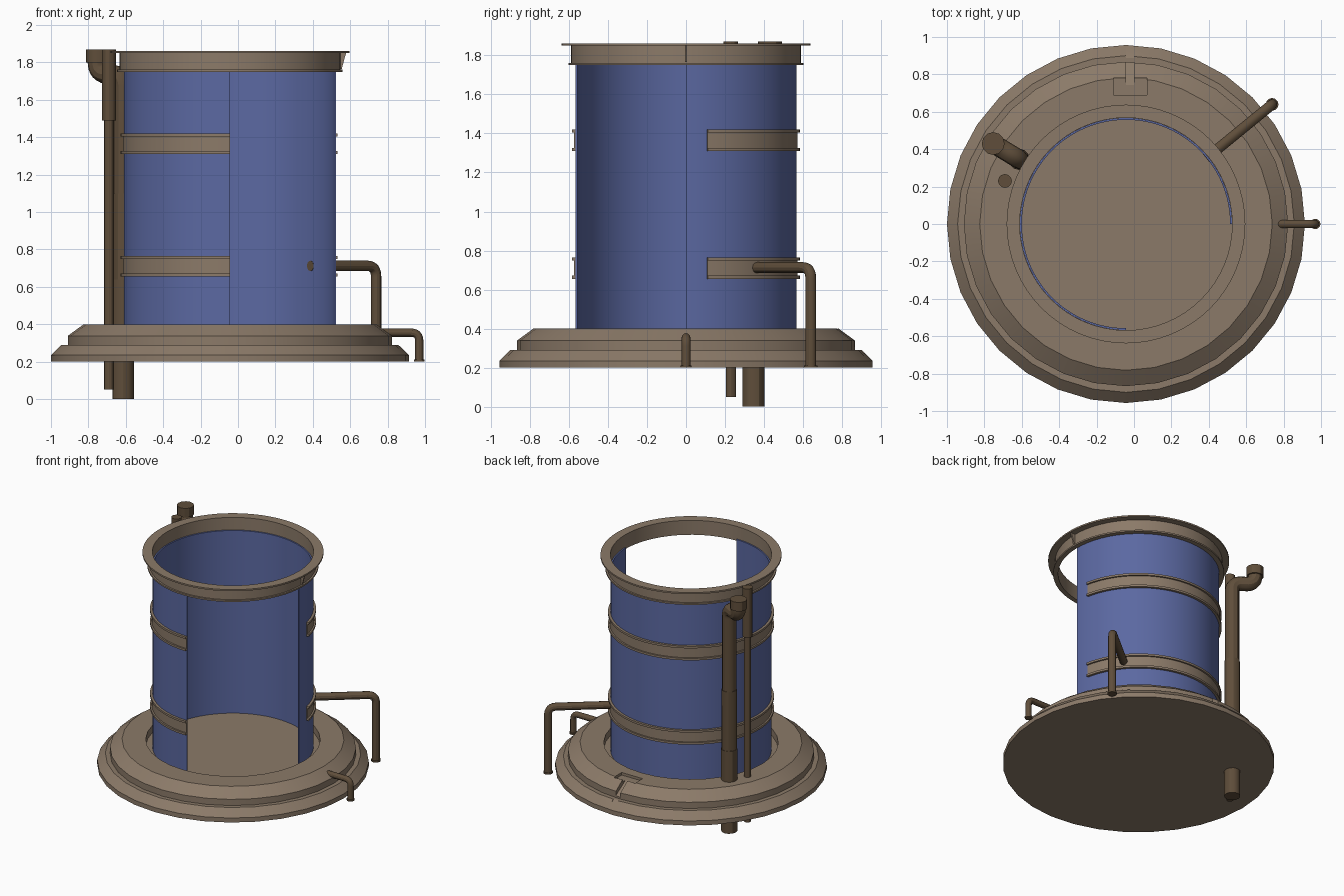
import bpy, bmesh, math
from mathutils import Vector, Matrix

cube = bpy.data.objects.get("Cube")
if cube:
    bpy.data.objects.remove(cube, do_unlink=True)

CX = -0.043  # tank axis


def material(name, rgb):
    m = bpy.data.materials.new(name)
    m.use_nodes = True
    m.diffuse_color = (*rgb, 1)
    m.node_tree.nodes["Principled BSDF"].inputs["Base Color"].default_value = (*rgb, 1)
    return m


BLUE = material("tank blue", (0.105, 0.14, 0.36))
TAN = material("tan metal", (0.26, 0.195, 0.14))
BROWN = material("pipe brown", (0.115, 0.076, 0.043))


def smooth(ob):
    bpy.ops.object.select_all(action="DESELECT")
    ob.select_set(True)
    bpy.context.view_layer.objects.active = ob
    bpy.ops.object.shade_smooth_by_angle(angle=math.radians(30))


def finish(bm, name, mat):
    bmesh.ops.recalc_face_normals(bm, faces=bm.faces)
    me = bpy.data.meshes.new(name)
    bm.to_mesh(me)
    bm.free()
    me.materials.append(mat)
    ob = bpy.data.objects.new(name, me)
    bpy.context.collection.objects.link(ob)
    return ob


def lathe(name, profile, mat, segs, start=0, end=360):
    """Spin a closed (radius, z) profile about the tank axis; cap open ends."""
    bm = bmesh.new()
    full = end - start == 360
    rings = []
    for i in range(segs if full else segs + 1):
        a = math.radians(start + (end - start) * i / segs)
        rings.append([bm.verts.new((CX + r * math.cos(a), r * math.sin(a), z))
                      for r, z in profile])
    n = len(profile)
    for i in range(segs):
        p, q = rings[i], rings[(i + 1) % len(rings)]
        for j in range(n):
            k = (j + 1) % n
            bm.faces.new((p[j], q[j], q[k], p[k]))
    if not full:
        bm.faces.new(rings[0])
        bm.faces.new(rings[-1])
    bmesh.ops.remove_doubles(bm, verts=bm.verts, dist=1e-5)
    return finish(bm, name, mat)


def box(name, centre, size, mat, tilt=0):
    bm = bmesh.new()
    bmesh.ops.create_cube(bm, size=1, matrix=Matrix.Translation(centre)
                          @ Matrix.Rotation(tilt, 4, "X") @ Matrix.Diagonal((*size, 1)))
    return finish(bm, name, mat)


def pipe(name, path, radius, bend=0.06):
    """Round tube along a path whose inner corners are filleted."""
    path = [Vector(p) for p in path]
    pts = [path[0]]
    for a, b, c in zip(path, path[1:], path[2:]):
        p, q = b + (a - b).normalized() * bend, b + (c - b).normalized() * bend
        for i in range(9):
            t = i / 8
            pts.append(p * (1 - t) ** 2 + b * 2 * t * (1 - t) + q * t * t)
    pts.append(path[-1])
    cu = bpy.data.curves.new(name, "CURVE")
    cu.dimensions = "3D"
    cu.bevel_depth = radius
    cu.bevel_resolution = 4
    cu.use_fill_caps = True
    sp = cu.splines.new("POLY")
    sp.points.add(len(pts) - 1)
    for s, p in zip(sp.points, pts):
        s.co = (*p, 1)
    cu.materials.append(BROWN)
    ob = bpy.data.objects.new(name, cu)
    bpy.context.collection.objects.link(ob)
    bpy.ops.object.select_all(action="DESELECT")
    ob.select_set(True)
    bpy.context.view_layer.objects.active = ob
    bpy.ops.object.convert(target="MESH")
    smooth(bpy.context.view_layer.objects.active)


def radial(r, deg, z):
    a = math.radians(deg)
    return Vector((CX + r * math.cos(a), r * math.sin(a), z))


# Stepped base with a shallow well for the tank
base = lathe("base", [(0, 0.2), (0.957, 0.2), (0.957, 0.235), (0.9, 0.29), (0.867, 0.29),
                      (0.867, 0.338), (0.782, 0.4), (0.615, 0.4), (0.615, 0.345),
                      (0, 0.345)], TAN, 32)

# Drain recess and sloping channel at the back of the base
cutters = [box("drain_cutter", (-0.02, 0.735, 0.41), (0.18, 0.09, 0.06), TAN),
           box("channel_cutter", (-0.022, 0.86, 0.39), (0.042, 0.32, 0.14), TAN,
               math.radians(-32))]
for c in cutters:
    c.hide_render = True
    mod = base.modifiers.new("cut", "BOOLEAN")
    mod.operation = "DIFFERENCE"
    mod.solver = "EXACT"
    mod.object = c
    bpy.context.view_layer.objects.active = base
    bpy.ops.object.modifier_apply(modifier=mod.name)
    bpy.data.objects.remove(c, do_unlink=True)
smooth(base)

# Three-quarter tank wall, open at the front quarter
smooth(lathe("tank_wall", [(0.557, 0.345), (0.567, 0.345), (0.567, 1.765), (0.557, 1.765)],
             BLUE, 72, 0, 270))

# Flanged top ring with a small gusset
smooth(lathe("top_ring", [(0.568, 1.75), (0.603, 1.75), (0.603, 1.762), (0.59, 1.762),
                          (0.59, 1.85), (0.638, 1.85), (0.638, 1.862), (0.568, 1.862)],
             TAN, 64))
bm = bmesh.new()
outline = [(0.588, 1.765), (0.598, 1.765), (0.612, 1.82), (0.622, 1.851), (0.588, 1.851)]
face = bm.faces.new([bm.verts.new((CX + r, -0.006, z)) for r, z in outline])
side = bmesh.ops.extrude_face_region(bm, geom=[face])["geom"]
bmesh.ops.translate(bm, vec=(0, 0.012, 0),
                    verts=[v for v in side if isinstance(v, bmesh.types.BMVert)])
finish(bm, "ring_gusset", TAN)

# Lipped bands around the tank
for label, z in (("lower", 0.655), ("upper", 1.31)):
    h, lip, inner, outer = 0.11, 0.016, 0.573, 0.585
    smooth(lathe(label + "_band",
                 [(0.56, z), (outer, z), (outer, z + lip), (inner, z + lip),
                  (inner, z + h - lip), (outer, z + h - lip), (outer, z + h), (0.56, z + h)],
                 TAN, 64, 11, 270))

# Large overflow pipe in three sections, with an upturned mouth
LARGE = 148.8
for i, (lo, hi, r) in enumerate(((0, 0.64, 0.057), (0.64, 1.1, 0.054))):
    pipe("overflow_pipe_%d" % (i + 1), [radial(0.667, LARGE, lo), radial(0.667, LARGE, hi)], r)
pipe("overflow_elbow", [radial(0.667, LARGE, 1.1), radial(0.667, LARGE, 1.735),
                        radial(0.83, LARGE, 1.735), radial(0.83, LARGE, 1.85)], 0.051, 0.07)
pipe("overflow_mouth", [radial(0.83, LARGE, 1.8), radial(0.83, LARGE, 1.87)], 0.061)

# Narrow pipe with a wider sleeve on top
x, y = -0.69, 0.23
pipe("narrow_pipe", [(x, y, 0.05), (x, y, 1.5)], 0.026)
pipe("narrow_pipe_sleeve", [(x, y, 1.49), (x, y, 1.87)], 0.037)

# Outlet pipe from the wall and drain pipe from the base
SIDE = 39.3
pipe("outlet_pipe", [radial(0.555, SIDE, 0.712), radial(1.01, SIDE, 0.712),
                     radial(1.01, SIDE, 0.2)], 0.028)
pipe("drain_pipe", [radial(0.78, 0, 0.355), radial(1.012, 0, 0.355),
                    radial(1.012, 0, 0.2)], 0.022, 0.045)
for label, r, deg, size in (("outlet", 1.01, SIDE, 0.034), ("drain", 1.012, 0, 0.028)):
    pipe(label + "_foot", [radial(r, deg, 0.2), radial(r, deg, 0.212)], size)
